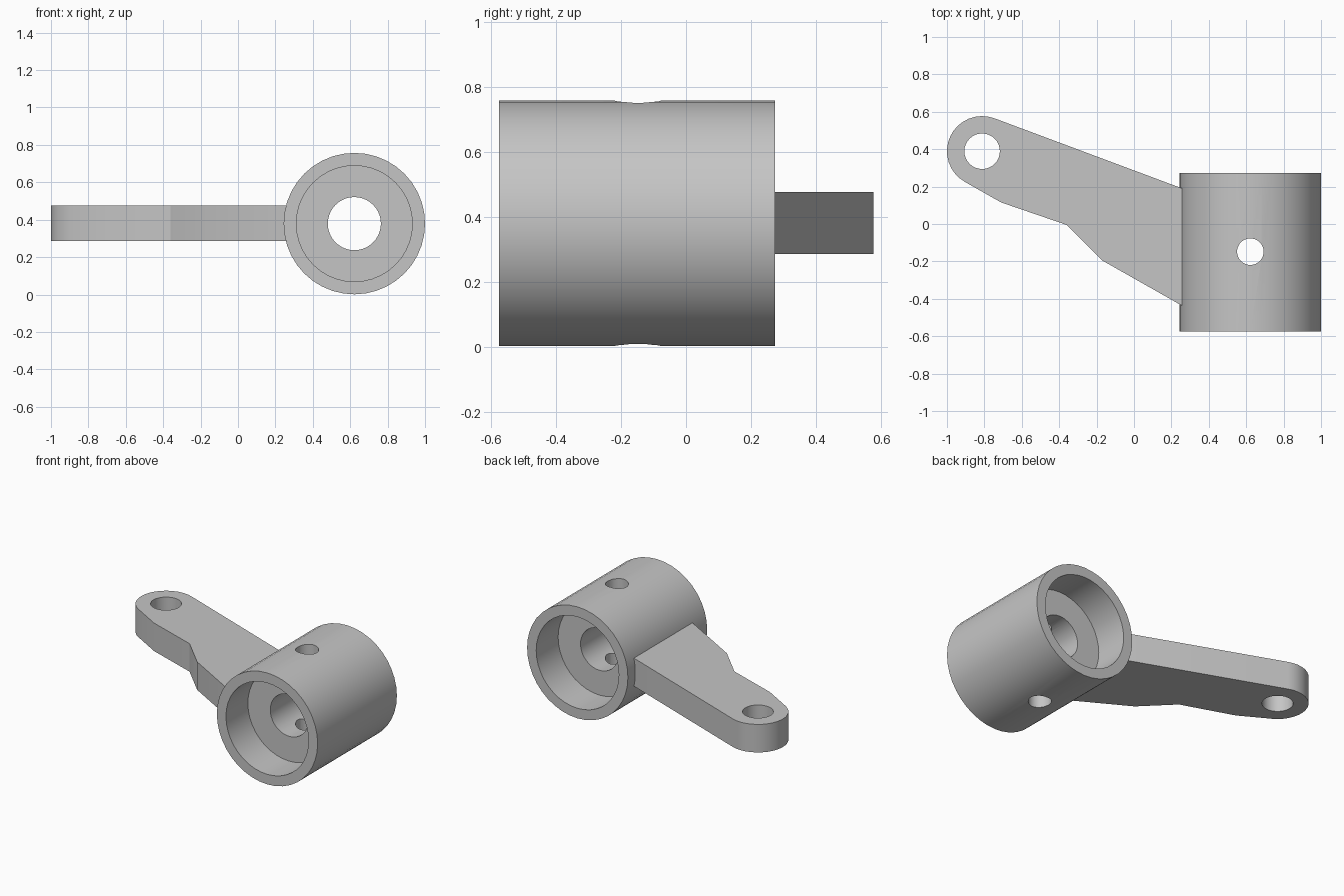
import bpy, bmesh, math
from mathutils import Vector

if "Cube" in bpy.data.objects:
    bpy.data.objects.remove(bpy.data.objects["Cube"], do_unlink=True)

AXIS = Vector((0.622, 0, 0.379))     # barrel axis, running along y
EYE = Vector((-0.812, 0.389, 0))     # centre of the arm's rounded tip

grey = bpy.data.materials.new("plain_grey")
grey.use_nodes = True
COLOUR = (0.56, 0.56, 0.56, 1)
grey.diffuse_color = COLOUR
grey.node_tree.nodes["Principled BSDF"].inputs["Base Color"].default_value = COLOUR


def make_object(name, bm):
    bmesh.ops.recalc_face_normals(bm, faces=bm.faces[:])
    mesh = bpy.data.meshes.new(name)
    bm.to_mesh(mesh)
    bm.free()
    mesh.materials.append(grey)
    obj = bpy.data.objects.new(name, mesh)
    bpy.context.collection.objects.link(obj)
    return obj


def select_only(obj):
    bpy.ops.object.select_all(action='DESELECT')
    obj.select_set(True)
    bpy.context.view_layer.objects.active = obj


def drill(obj, x, y, radius):
    """Cut a vertical round hole right through the part."""
    bpy.ops.mesh.primitive_cylinder_add(vertices=32, radius=radius, depth=2,
                                        location=(x, y, AXIS.z))
    cutter = bpy.context.object
    cutter.hide_render = True
    cutter.data.materials.append(grey)
    select_only(obj)
    cut = obj.modifiers.new("hole", 'BOOLEAN')
    cut.operation = 'DIFFERENCE'
    cut.solver = 'EXACT'
    cut.object = cutter
    bpy.ops.object.modifier_apply(modifier=cut.name)
    bpy.data.objects.remove(cutter, do_unlink=True)
    bpy.ops.object.shade_smooth_by_angle(angle=math.radians(25))


# Barrel: revolved section with a narrow bore and a wide recess at each end
OUTER, RECESS, BORE = 0.378, 0.31, 0.142
FRONT, BACK, DEPTH = -0.575, 0.274, 0.235
section = [(OUTER, FRONT), (OUTER, BACK), (RECESS, BACK), (RECESS, BACK - DEPTH),
           (BORE, BACK - DEPTH), (BORE, FRONT + DEPTH), (RECESS, FRONT + DEPTH),
           (RECESS, FRONT)]
SIDES = 40
bm = bmesh.new()
rings = []
for i in range(SIDES):
    a = math.tau * i / SIDES
    rings.append([bm.verts.new(AXIS + Vector((r * math.cos(a), y, r * math.sin(a))))
                  for r, y in section])
for i, ring in enumerate(rings):
    after = rings[(i + 1) % SIDES]
    for j in range(len(section)):
        k = (j + 1) % len(section)
        bm.faces.new((ring[j], ring[k], after[k], after[j]))
barrel = make_object("barrel", bm)
drill(barrel, AXIS.x, -0.148, 0.071)

# Arm: flat plate with a rounded tip, its root buried in the barrel wall
outline = [(-0.71, 0.115), (-0.36, -0.005), (-0.17, -0.195), (0.245, -0.43),
           (0.28, -0.45), (0.28, 0.182)]
STEPS = 16
for i in range(STEPS + 1):
    a = math.radians(69.5 + (241 - 69.5) * i / STEPS)
    outline.append((EYE.x + 0.188 * math.cos(a), EYE.y + 0.188 * math.sin(a)))
bm = bmesh.new()
base = bm.faces.new([bm.verts.new((x, y, 0.285)) for x, y in outline])
top = bmesh.ops.extrude_face_region(bm, geom=[base])
bmesh.ops.translate(bm, vec=(0, 0, 0.19),
                    verts=[v for v in top["geom"] if isinstance(v, bmesh.types.BMVert)])
arm = make_object("lever_arm", bm)
drill(arm, EYE.x, EYE.y, 0.095)
